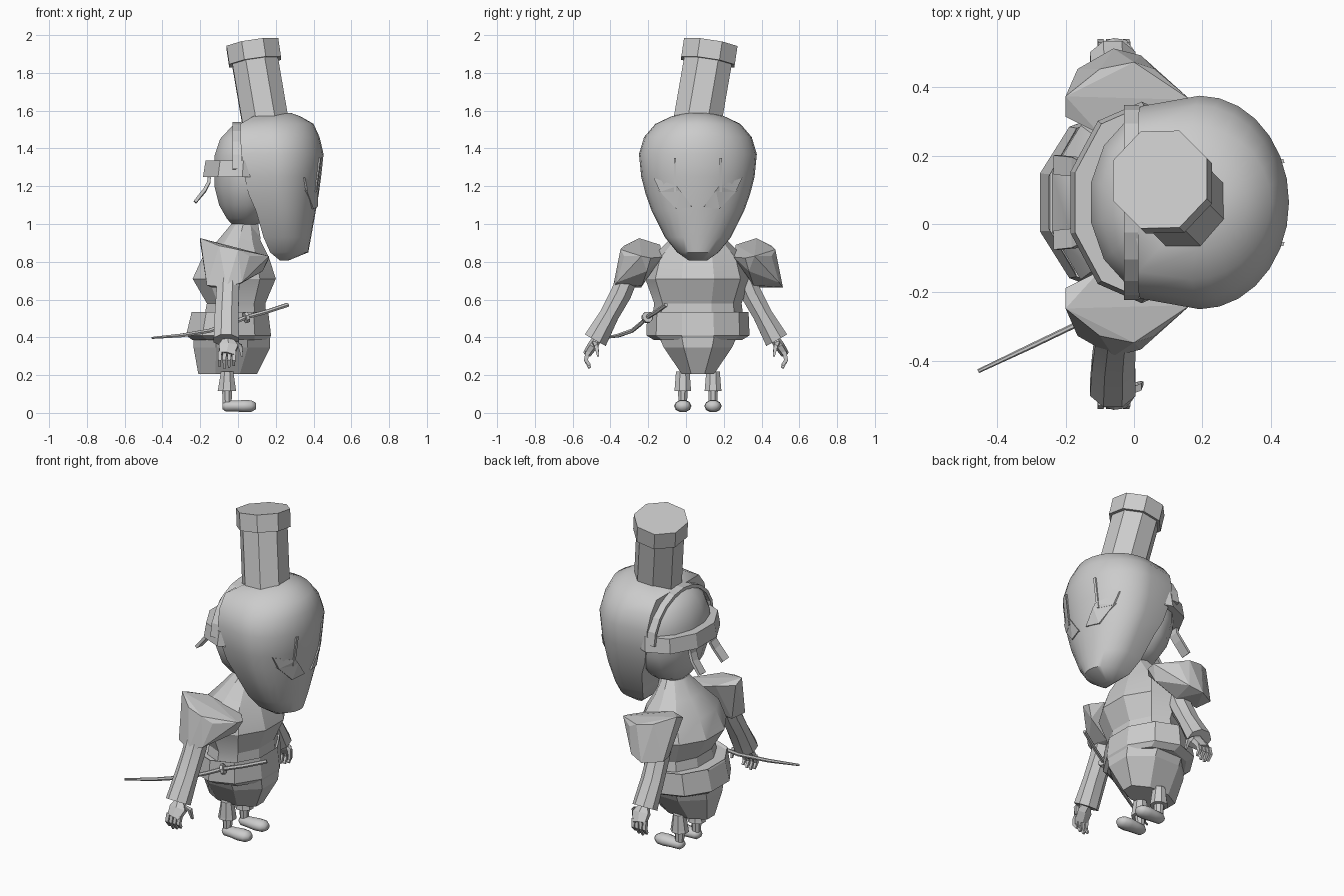
import bpy, bmesh, math
from mathutils import Vector as V

if "Cube" in bpy.data.objects:
    bpy.data.objects.remove(bpy.data.objects["Cube"])

Y0 = 0.063  # symmetry plane of head and body


def finish(name, bm, smooth=None):
    bmesh.ops.recalc_face_normals(bm, faces=bm.faces)
    me = bpy.data.meshes.new(name)
    bm.to_mesh(me)
    bm.free()
    ob = bpy.data.objects.new(name, me)
    bpy.context.collection.objects.link(ob)
    if smooth:
        bpy.ops.object.select_all(action='DESELECT')
        ob.select_set(True)
        bpy.context.view_layer.objects.active = ob
        bpy.ops.object.shade_smooth_by_angle(angle=math.radians(smooth))
    return ob


def loft(name, rings, smooth=None):
    bm = bmesh.new()
    vs = [[bm.verts.new(p) for p in r] for r in rings]
    n = len(vs[0])
    for a, b in zip(vs, vs[1:]):
        for i in range(n):
            j = (i + 1) % n
            bm.faces.new((a[i], a[j], b[j], b[i]))
    bm.faces.new(vs[0])
    bm.faces.new(vs[-1])
    return finish(name, bm, smooth)


def stack(name, rows, n, cy=Y0, smooth=None, turn=0.5):
    """Horizontal elliptical rings: (z, x back, x front, half width)."""
    rings = []
    for z, xb, xf, hy in rows:
        k = 1 / math.cos(math.pi / n) if turn else 1
        rings.append([((xb + xf) / 2 + k * (xf - xb) / 2 * math.cos(math.tau * (i + turn) / n),
                       cy + k * hy * math.sin(math.tau * (i + turn) / n), z) for i in range(n)])
    return loft(name, rings, smooth)


def tube(name, path, sizes, n=6, smooth=None):
    """Sections (a, b) swept along a path."""
    path = [V(p) for p in path]
    rings = []
    for k, p in enumerate(path):
        t = (path[min(k + 1, len(path) - 1)] - path[max(k - 1, 0)]).normalized()
        ref = V((0, 0, 1)) if abs(t.x) > 0.7 else V((1, 0, 0))
        u = (ref - t * ref.dot(t)).normalized()
        v = t.cross(u)
        a, b = sizes[k]
        rings.append([p + u * a * math.cos(math.tau * (i + .5) / n) + v * b * math.sin(math.tau * (i + .5) / n)
                      for i in range(n)])
    return loft(name, rings, smooth)


def hull(name, pts):
    bm = bmesh.new()
    for p in pts:
        bm.verts.new(p)
    r = bmesh.ops.convex_hull(bm, input=bm.verts)
    bmesh.ops.delete(bm, geom=[v for v in bm.verts if not v.link_faces], context='VERTS')
    bmesh.ops.dissolve_limit(bm, angle_limit=0.05, verts=bm.verts, edges=bm.edges)
    return finish(name, bm)


# Mask: D-shaped rings (z, back x, front x, half width)
MASK = [(.808, .22, .27, .05), (.85, .17, .372, .11), (.93, .135, .387, .175), (1.07, .095, .412, .245),
        (1.16, .055, .428, .277), (1.25, .035, .44, .30), (1.37, .018, .453, .312), (1.46, .012, .432, .285),
        (1.53, .012, .40, .225), (1.57, .08, .33, .14), (1.588, .16, .28, .06)]


def mask_ring(z, xb, xf, hy, n=14):
    xm = xb + .4 * (xf - xb)
    arc = [(xm + (xf - xm) * math.cos(a), Y0 + hy * math.sin(a), z)
           for a in (math.pi * (i / n - .5) for i in range(n + 1))]
    return [(xb, Y0 - hy * .9, z)] + arc + [(xb, Y0 + hy * .9, z)]


loft("mask", [mask_ring(*r) for r in MASK], 40)


def mask_x(dy, z):
    for a, b in zip(MASK, MASK[1:]):
        if a[0] <= z <= b[0]:
            t = (z - a[0]) / (b[0] - a[0])
            xb, xf, hy = (a[i] + t * (b[i] - a[i]) for i in (1, 2, 3))
            xm = xb + .4 * (xf - xb)
            return xm + (xf - xm) * math.sqrt(max(0, 1 - (dy / hy) ** 2))


# Eyes and the vertical marks above them
def plate(name, corners, s):
    hull(name, [(mask_x(d, z) + o, Y0 + s * d, z) for d, z in corners for o in (.008, -.04)])


for s in (-1, 1):
    plate("eye_slot", [(.21, 1.18), (.095, 1.18), (.03, 1.09), (.115, 1.08)], s)
    plate("eye_mark", [(.115, 1.17), (.127, 1.17), (.115, 1.35), (.127, 1.35)], s)
    plate("brow", [(.235, 1.245), (.20, 1.17), (.09, 1.17), (.11, 1.2)], s)

# Head, rim behind the mask, headband and its tails
stack("head", [(.995, -.03, .1, .07), (1.03, -.06, .15, .14), (1.1, -.10, .2, .205), (1.2, -.125, .24, .25),
               (1.36, -.125, .25, .26), (1.45, -.095, .22, .225), (1.52, -.03, .18, .14)], 14, smooth=50)
arch = [(-.005, Y0 + .275 * math.cos(a), 1.29 + .24 * math.sin(a)) for a in (math.pi * i / 10 for i in range(11))]
tube("mask_rim", arch, [(.035, .014)] * 11, 4)
stack("headband", [(1.25, -.185, .23, .28), (1.335, -.172, .23, .27), (1.335, -.15, .21, .25)], 10)
for s in (-1, 1):
    y = Y0 + s * .095
    tube("headband_tail", [(-.15, y, 1.27), (-.155, y, 1.22), (-.175, y + s * .01, 1.18), (-.228, y + s * .015, 1.115)],
         [(.012, .04)] * 4, 4)

# Tall hat leaning back and to one side
axis = V((-.15, .15, 1)).normalized()
base, top = V((.145, .06, 1.54)), V((.076, .13, 1.955))
tube("hat_tube", [base, top - axis * .09], [(.132, .138)] * 2, 8)
tube("hat_cap", [top - axis * .1, top], [(.15, .155)] * 2, 8)

# Torso, belt and skirt
stack("neck", [(.92, -.05, .12, .09), (1.04, -.02, .1, .055)], 8)
stack("torso", [(.50, -.18, .15, .23), (.58, -.165, .145, .22), (.71, -.24, .2, .265), (.82, -.19, .165, .235),
                (.91, -.11, .12, .15), (1.0, -.035, .09, .075)], 10, smooth=25)
stack("belt", [(.525, -.25, .15, .235), (.535, -.245, .16, .255), (.41, -.275, .175, .26), (.385, -.24, .165, .22)], 10)
stack("skirt", [(.205, -.21, .10, .085), (.345, -.235, .17, .18), (.42, -.235, .17, .215)], 8)

PAD = [(-.2, .25, .90), (-.2, .31, .925), (.165, .25, .82), (.165, .30, .83), (.11, .19, .825), (-.1, .2, .89),
       (-.1, .39, .885), (0, .41, .865), (.06, .39, .83), (-.165, .39, .675), (-.06, .45, .665), (.02, .43, .69),
       (-.14, .30, .665), (.0, .295, .675), (.13, .27, .75)]

for s in (-1, 1):
    # Shoulder pad
    hull("shoulder_pad", [(x, Y0 + s * d, z) for x, d, z in PAD])
    # Sleeve
    tube("sleeve", [(-.05, s * .30, .74), (-.055, s * .345, .63), (-.06, s * .405, .52), (-.062, s * .48, .385)],
         [(.065, .06), (.065, .06), (.068, .055), (.072, .068)], 8, 25)
    # Hand with fingers and thumb
    tube("palm", [(-.055, s * .465, .41), (-.055, s * .475, .385), (-.05, s * .495, .355), (-.06, s * .525, .31)],
         [(.035, .03), (.035, .025), (.058, .027), (.045, .022)], 6)
    for k in range(4):
        x = -.095 + k * .025
        tip = .232 + abs(k - 1.3) * .012
        tube("finger", [(x, s * .52, .325), (x - .003, s * .53, .28), (x - .002, s * .51, tip)],
             [(.014, .016), (.013, .015), (.008, .01)], 4)
    tube("thumb", [(-.015, s * .49, .37), (.012, s * .475, .355), (.022, s * .465, .30)],
         [(.014, .014), (.015, .015), (.008, .008)], 4)
    # Leg and trouser cuff
    y = Y0 + s * .08
    stack("trouser", [(.115, -.108, -.01, .045), (.13, -.105, -.012, .043), (.22, -.09, -.025, .036)], 8, cy=y)
    stack("ankle", [(.04, -.08, -.035, .022), (.13, -.085, -.03, .026)], 8, cy=y)
    # Shoe
    shoe = [(-.083, .02, .016), (-.065, .035, .03), (-.01, .041, .03), (.03, .046, .034), (.07, .042, .032), (.095, .022, .018)]
    loft("shoe", [[(x, y + a * math.cos(math.tau * i / 10), .036 + b * math.sin(math.tau * i / 10)) for i in range(10)]
                  for x, a, b in shoe], 60)

# Sheathed sword at the belt, with guard and grip
tube("sword", [(-.455, -.43, .397), (-.30, -.357, .41), (-.15, -.285, .435), (-.04, -.24, .472), (.045, -.205, .507)],
     [(.006, .006), (.011, .008), (.012, .008), (.012, .009), (.012, .009)], 6)
tube("sword_guard", [(.036, -.209, .503), (.052, -.203, .508)], [(.03, .03)] * 2, 8)
tube("sword_grip", [(.045, -.205, .507), (.15, -.158, .535), (.265, -.105, .573)], [(.012, .010)] * 3, 6)
